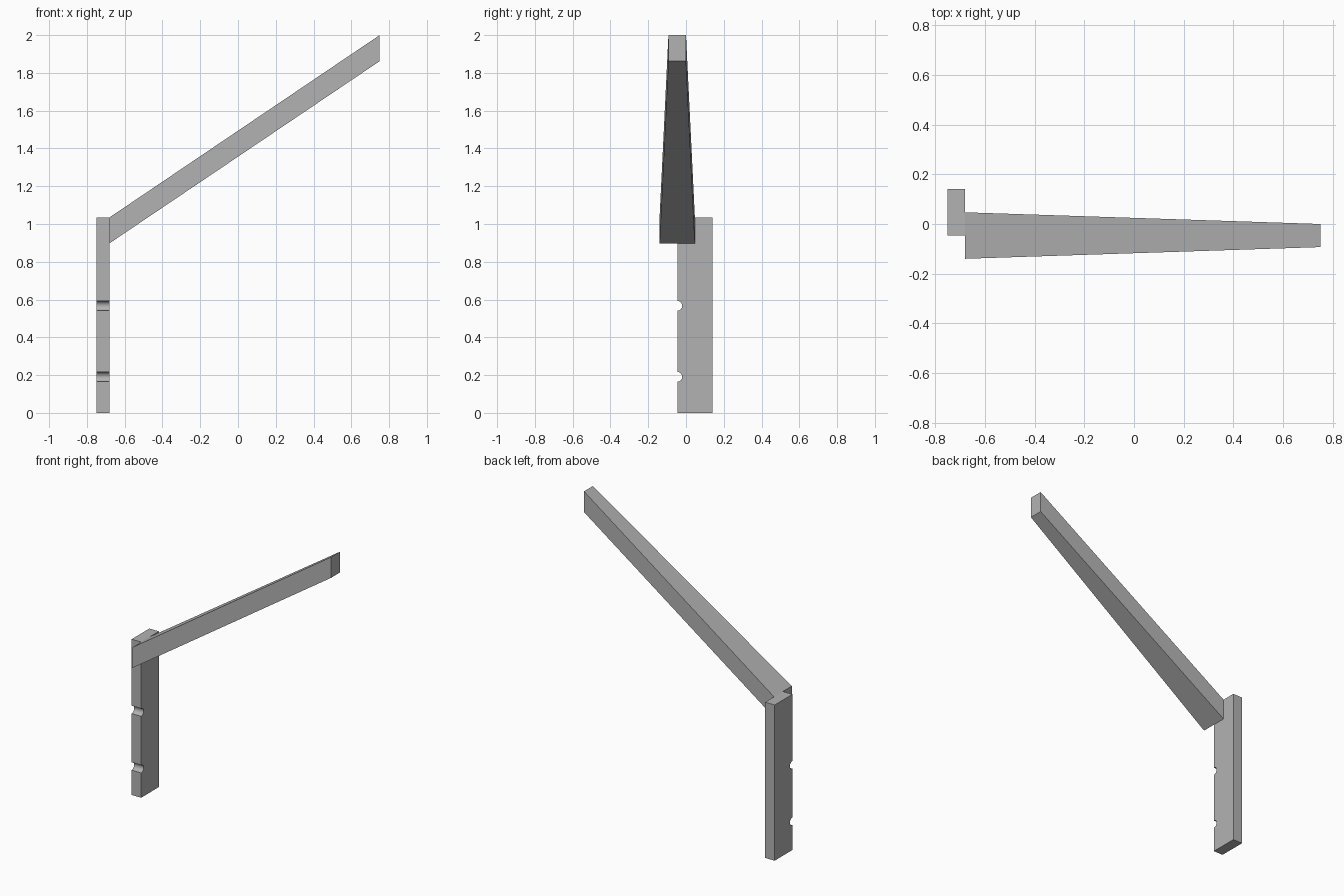
import bpy
import math

cube = bpy.data.objects.get("Cube")
if cube:
    bpy.data.objects.remove(cube, do_unlink=True)

# Single plain grey
grey = bpy.data.materials.new("plain grey")
grey.use_nodes = True
colour = (0.45, 0.45, 0.45, 1)
grey.diffuse_color = colour
grey.node_tree.nodes["Principled BSDF"].inputs["Base Color"].default_value = colour


def loft(name, start, end):
    """Solid between two matching outlines."""
    n = len(start)
    faces = [tuple(range(n))[::-1], tuple(range(n, 2 * n))]
    faces += [(i, (i + 1) % n, (i + 1) % n + n, i + n) for i in range(n)]
    mesh = bpy.data.meshes.new(name)
    mesh.from_pydata(start + end, [], faces)
    mesh.materials.append(grey)
    obj = bpy.data.objects.new(name, mesh)
    bpy.context.collection.objects.link(obj)
    bpy.context.view_layer.objects.active = obj
    obj.select_set(True)
    bpy.ops.object.shade_smooth_by_angle(angle=math.radians(30))
    obj.select_set(False)
    return obj


def rectangle(x, y0, y1, z0, z1):
    return [(x, y0, z0), (x, y1, z0), (x, y1, z1), (x, y0, z1)]


# Upright post: side profile with two round notches in its front edge
LEFT, RIGHT, FRONT, BACK, TOP = -0.75, -0.68, -0.046, 0.14, 1.035
RADIUS, STEPS = 0.026, 12
profile = [(FRONT, 0), (BACK, 0), (BACK, TOP), (FRONT, TOP)]
for centre in (0.567, 0.191):
    for i in range(STEPS + 1):
        a = math.pi * (0.5 - i / STEPS)
        profile.append((FRONT + RADIUS * math.cos(a), centre + RADIUS * math.sin(a)))
loft("upright_post",
     [(LEFT, y, z) for y, z in profile],
     [(RIGHT, y, z) for y, z in profile])

# Sloping arm, tapering in width towards its raised end
loft("sloping_arm",
     rectangle(RIGHT, -0.14, 0.047, 0.898, TOP),
     rectangle(0.75, -0.093, 0.0, 1.862, 2.0))
